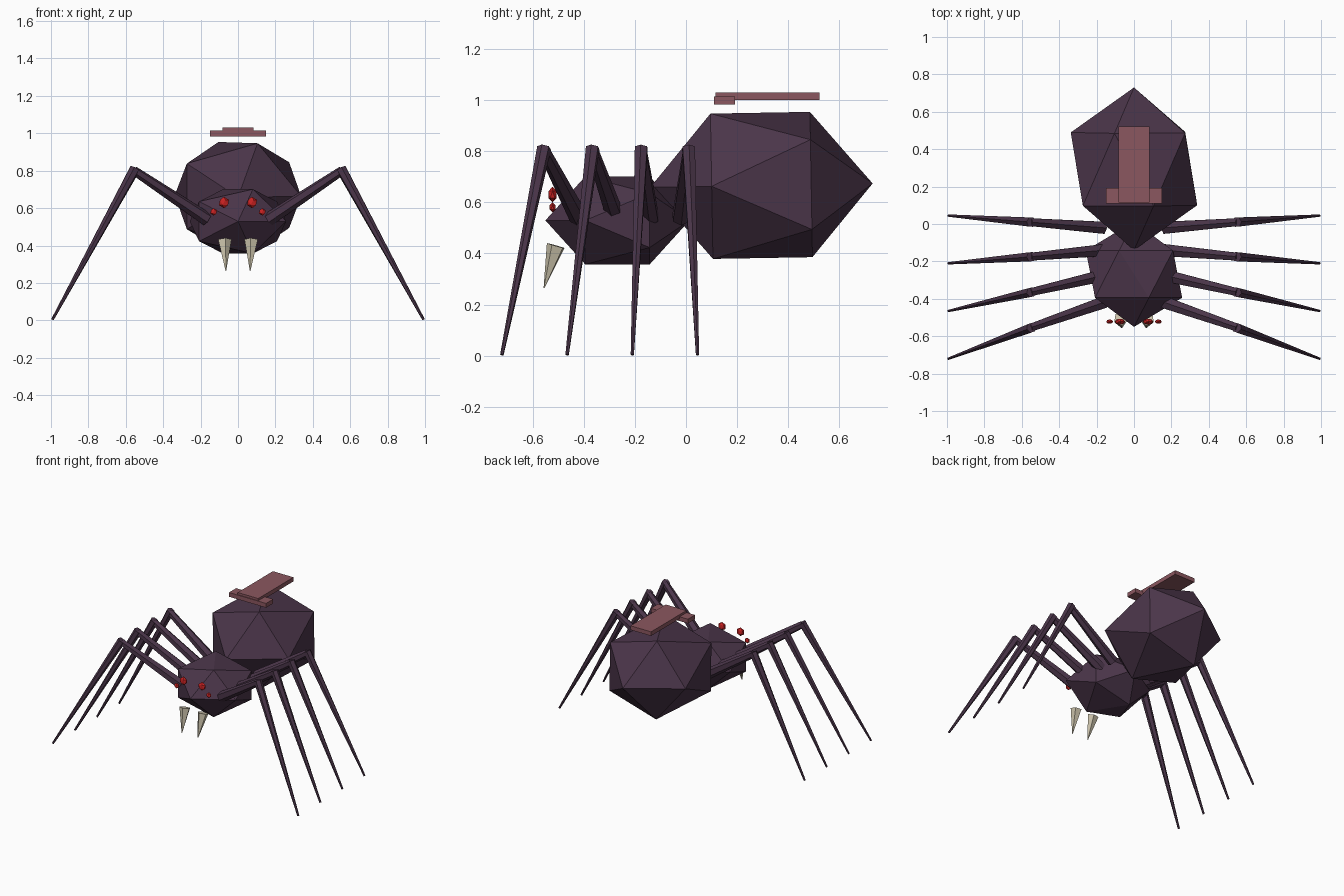
import bpy
import bmesh
import math
from mathutils import Matrix, Vector

if "Cube" in bpy.data.objects:
    bpy.data.objects.remove(bpy.data.objects["Cube"])


def material(name, rgb):
    m = bpy.data.materials.new(name)
    m.diffuse_color = (*rgb, 1.0)
    m.use_nodes = True
    m.node_tree.nodes["Principled BSDF"].inputs["Base Color"].default_value = m.diffuse_color
    return m


PURPLE = material("dark purple", (0.070, 0.036, 0.068))
RED = material("red", (0.60, 0.016, 0.016))
IVORY = material("ivory", (0.62, 0.56, 0.42))
ROSE = material("dusty rose", (0.26, 0.095, 0.115))


def finish(bm, name, mat):
    bmesh.ops.recalc_face_normals(bm, faces=bm.faces)
    mesh = bpy.data.meshes.new(name)
    bm.to_mesh(mesh)
    bm.free()
    mesh.materials.append(mat)
    obj = bpy.data.objects.new(name, mesh)
    bpy.context.collection.objects.link(obj)
    return obj


def gem(name, center, radii, mat, turn=0.0, tilt=0.0):
    """Twenty-sided ball, turned about x and stretched."""
    bm = bmesh.new()
    bmesh.ops.create_icosphere(bm, subdivisions=1, radius=1.0)
    for v in bm.verts:
        v.co.normalize()
    bm.transform(Matrix.Translation(center)
                 @ Matrix.Rotation(math.radians(tilt), 4, 'X')
                 @ Matrix.Diagonal((*radii, 1.0))
                 @ Matrix.Rotation(math.radians(turn), 4, 'X'))
    return finish(bm, name, mat)


def spike(name, start, end, r1, r2, sides, mat):
    """Tapered rod between two points."""
    a, b = Vector(start), Vector(end)
    d = b - a
    bm = bmesh.new()
    bmesh.ops.create_cone(bm, cap_ends=True, segments=sides,
                          radius1=r1, radius2=r2, depth=d.length)
    bm.transform(Matrix.Translation((a + b) / 2)
                 @ d.to_track_quat('Z', 'Y').to_matrix().to_4x4())
    return finish(bm, name, mat)


def box(name, lo, hi, mat):
    lo, hi = Vector(lo), Vector(hi)
    bm = bmesh.new()
    bmesh.ops.create_cube(bm, size=1.0)
    bm.transform(Matrix.Translation((lo + hi) / 2)
                 @ Matrix.Diagonal((*(hi - lo), 1.0)))
    return finish(bm, name, mat)


# Body
gem("abdomen", (0, 0.295, 0.666), (0.378, 0.435, 0.334), PURPLE, 90, 1)
gem("thorax", (0, -0.268, 0.529), (0.288, 0.282, 0.202), PURPLE, 90)

# Floating marker plates above the abdomen
box("back_plate_long", (-0.083, 0.115, 1.0), (0.083, 0.522, 1.03), ROSE)
box("back_plate_cross", (-0.15, 0.11, 0.983), (0.15, 0.192, 1.014), ROSE)

# Hip, knee and foot positions along y, rear to front
LEGS = [(-0.02, 0.010, 0.045), (-0.14, -0.175, -0.21),
        (-0.275, -0.365, -0.465), (-0.42, -0.555, -0.72)]

for side, s in (("left", -1), ("right", 1)):
    # Legs
    for i, (hip, knee, foot) in enumerate(LEGS, 1):
        k = (s * 0.555, knee, 0.80)
        spike(f"{side}_upper_leg_{i}", (s * 0.165, hip, 0.54), k,
              0.037, 0.024, 6, PURPLE)
        spike(f"{side}_lower_leg_{i}", (s * 0.55, knee, 0.812),
              (s * 0.992, foot, 0.004), 0.028, 0.007, 6, PURPLE)
    # Eyes
    gem(f"{side}_large_eye", (s * 0.075, -0.522, 0.63),
        (0.03, 0.018, 0.031), RED)
    gem(f"{side}_small_eye", (s * 0.13, -0.522, 0.58),
        (0.02, 0.013, 0.02), RED)
    # Fangs
    spike(f"{side}_fang", (s * 0.072, -0.508, 0.43),
          (s * 0.065, -0.555, 0.265), 0.038, 0.002, 5, IVORY)
